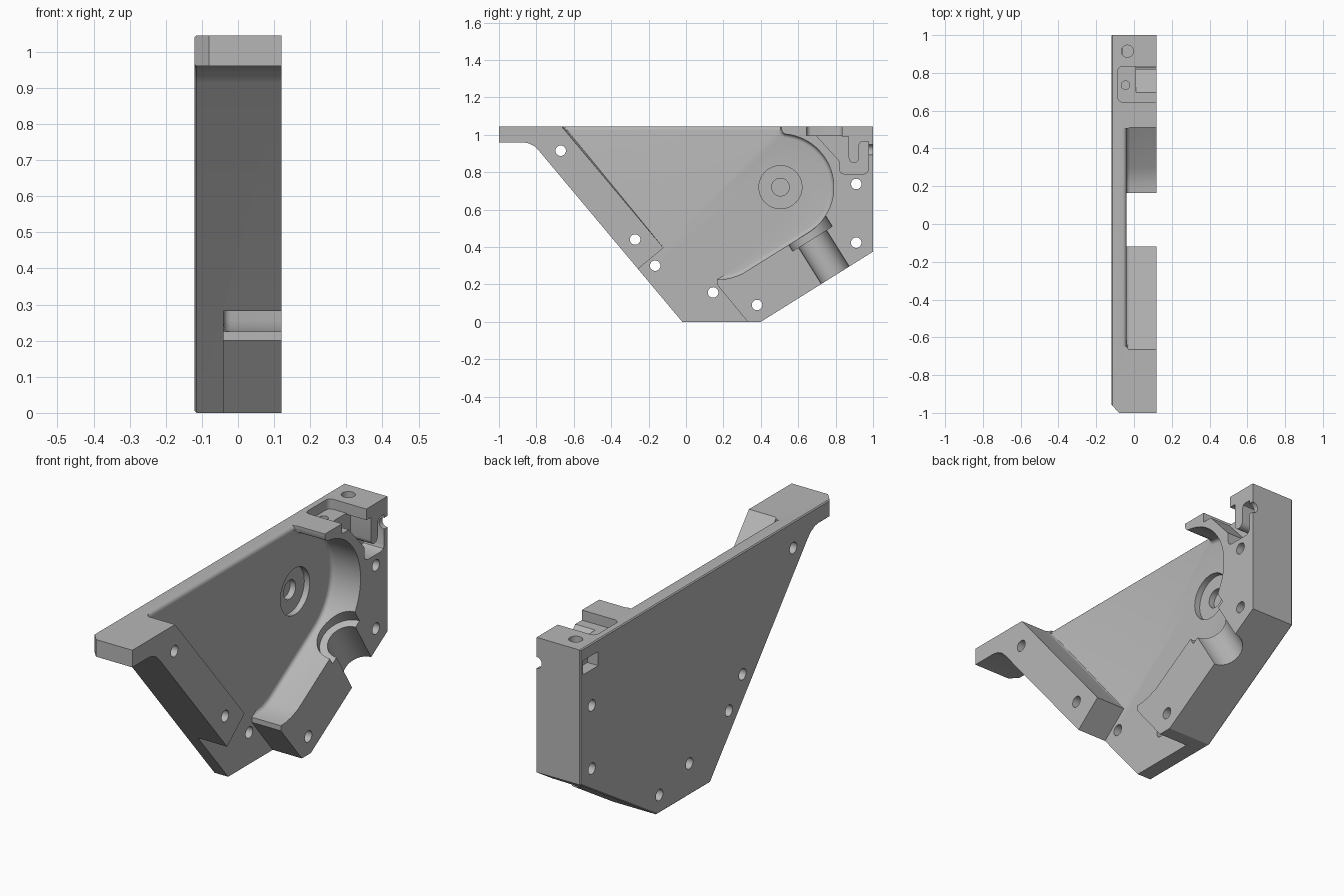
import bpy, bmesh
from math import radians, cos, sin
from mathutils import Vector

old = bpy.data.objects.get("Cube")
if old:
    bpy.data.objects.remove(old, do_unlink=True)

grey = bpy.data.materials.new("plain_grey")
grey.use_nodes = True
GREY = (0.47, 0.47, 0.47, 1)
grey.diffuse_color = GREY
grey.node_tree.nodes["Principled BSDF"].inputs["Base Color"].default_value = GREY


def prism(name, pts, lo, hi, axis="x", bevel=0, steps=1, pick=None):
    """Extrude a 2D profile along an axis; optionally bevel chosen edges of the low end."""
    place = {"x": lambda a, b, t: (t, a, b),
             "y": lambda a, b, t: (a, t, b),
             "z": lambda a, b, t: (a, b, t)}[axis]
    bm = bmesh.new()
    low = [bm.verts.new(place(a, b, lo)) for a, b in pts]
    high = [bm.verts.new(place(a, b, hi)) for a, b in pts]
    base = bm.faces.new(low)
    bm.faces.new(high[::-1])
    for i in range(len(pts)):
        j = (i + 1) % len(pts)
        bm.faces.new((low[j], low[i], high[i], high[j]))
    bmesh.ops.recalc_face_normals(bm, faces=bm.faces)
    if bevel:
        edges = [e for e in base.edges if pick is None or pick(e)]
        bmesh.ops.bevel(bm, geom=edges, offset=bevel, segments=steps,
                        profile=0.5, affect="EDGES", clamp_overlap=True)
    return make(name, bm)


def rod(name, start, end, radius, sides=40):
    """Cylinder between two points."""
    start, end = Vector(start), Vector(end)
    bm = bmesh.new()
    bmesh.ops.create_cone(bm, cap_ends=True, segments=sides, radius1=radius,
                          radius2=radius, depth=(end - start).length)
    turn = (end - start).to_track_quat("Z", "Y").to_matrix()
    bmesh.ops.rotate(bm, verts=bm.verts, matrix=turn)
    bmesh.ops.translate(bm, verts=bm.verts, vec=(start + end) / 2)
    return make(name, bm)


def make(name, bm):
    mesh = bpy.data.meshes.new(name)
    bm.to_mesh(mesh)
    bm.free()
    ob = bpy.data.objects.new(name, mesh)
    bpy.context.collection.objects.link(ob)
    mesh.materials.append(grey)
    return ob


def arc(cy, cz, r, a0, a1, n):
    return [(cy + r * cos(radians(a0 + (a1 - a0) * i / n)),
             cz + r * sin(radians(a0 + (a1 - a0) * i / n))) for i in range(n + 1)]


# solid body from the side outline, with a slightly eased outer rim
outline = [(-1, 1.045), (-1, 0.96), (-0.87, 0.96), (-0.84, 0.954), (-0.81, 0.938),
           (-0.785, 0.913), (-0.02, 0), (0.4, 0), (1, 0.375), (1, 1.045)]
body = prism("housing_half", outline, -0.12, 0.12, bevel=0.005)

OUT = 0.2
hub = (0.505, 0.72)
cuts = []

# main cavity with filleted floor
cavity = [(-0.791, 1.195), (-0.12, 0.395), (-0.485, 0.095), (-0.485, -0.2), (0.495, -0.2),
          (0.165, 0.2), (0.165, 0.225), (0.205, 0.227), (0.25, 0.237), (0.3, 0.256)]
cavity += arc(*hub, 0.285, -58, 85, 28)
cavity += [(0.517, 1.012), (0.51, 1.03), (0.51, 1.195)]


def walls(edge):
    a, b = (v.co for v in edge.verts)
    mid = (a + b) / 2
    return mid.z > 0.224 and not (mid.y < -0.2 and mid.z < 0.5)


cuts.append(prism("cavity_cut", cavity, -0.04, OUT, bevel=0.02, steps=4, pick=walls))

# rounded top edge of the thin plate
rim = arc(-0.06, 1.025, 0.02, 90, 0, 5)
cuts.append(prism("rim_cut", rim + [(0, 1.025), (0, 1.1), (-0.06, 1.1)], -0.645, 0.505, axis="y"))

# chamfer at the nose
cuts.append(prism("nose_cut", [(-0.13, -0.944), (-0.13, -1.1), (-0.07, -1.1), (-0.07, -1.011)],
                  0.8, 1.2, axis="z"))

# bearing recess and blind centre hole
cuts.append(rod("bearing_cut", (-0.07, *hub), (0.05, *hub), 0.115, 56))
cuts.append(rod("centre_cut", (-0.1, *hub), (0.05, *hub), 0.047))

# outlet bore with wider collar seat
def along(t):
    return (0.12, 0.798 - 0.53 * t, 0.249 + 0.848 * t)


cuts.append(rod("bore_cut", along(-0.2), along(0.35), 0.088, 56))
cuts.append(rod("collar_cut", along(0.23), along(0.42), 0.125, 56))

# screw holes
for y, z in [(-0.67, 0.915), (-0.272, 0.44), (-0.165, 0.3), (0.145, 0.157),
             (0.38, 0.09), (0.91, 0.423), (0.91, 0.737)]:
    cuts.append(rod("screw_cut", (-OUT, y, z), (OUT, y, z), 0.028, 28))

# shallow pocket on top, rounded on its inner corners
pocket = arc(-0.06, 0.81, 0.025, 90, 180, 5) + arc(-0.06, 0.67, 0.025, 180, 270, 5)
cuts.append(prism("top_pocket_cut", pocket + [(OUT, 0.645), (OUT, 0.835)], 0.995, 1.2, axis="z"))
cuts.append(rod("top_hole_cut", (-0.035, 0.915, 0.93), (-0.035, 0.915, 1.2), 0.032, 28))
cuts.append(rod("pocket_hole_cut", (-0.045, 0.735, 0.93), (-0.045, 0.735, 1.2), 0.022, 28))

# cable channel winding around a tongue
channel = [(0.69, 1.003), (0.82, 0.86), (0.82, 0.815), (0.828, 0.797), (0.845, 0.79),
           (0.95, 0.79), (0.968, 0.798), (0.975, 0.815), (0.975, 0.965), (0.945, 0.965),
           (0.931, 0.959), (0.925, 0.945)]
channel += arc(0.8975, 0.877, 0.0275, 0, -180, 8)
channel += [(0.87, 0.99), (0.835, 0.99), (0.835, 1.003)]
cuts.append(prism("channel_cut", channel, 0.01, OUT))
cuts.append(rod("cable_exit_cut", (0.12, 0.95, 0.92), (0.12, 1.1, 0.92), 0.028, 28))

# slot in the outer face
slot = [(0.86, 0.915), (0.98, 0.915), (0.98, 0.985), (0.86, 0.985)]
cuts.append(prism("side_slot_cut", slot, -OUT, -0.06))

# carve everything
bpy.context.view_layer.objects.active = body
for cutter in cuts:
    cutter.hide_render = True
    mod = body.modifiers.new(cutter.name, "BOOLEAN")
    mod.operation = "DIFFERENCE"
    mod.solver = "EXACT"
    mod.object = cutter
    bpy.ops.object.modifier_apply(modifier=mod.name)
    bpy.data.objects.remove(cutter, do_unlink=True)

bpy.ops.object.select_all(action="DESELECT")
body.select_set(True)
bpy.ops.object.shade_smooth_by_angle(angle=radians(30))
